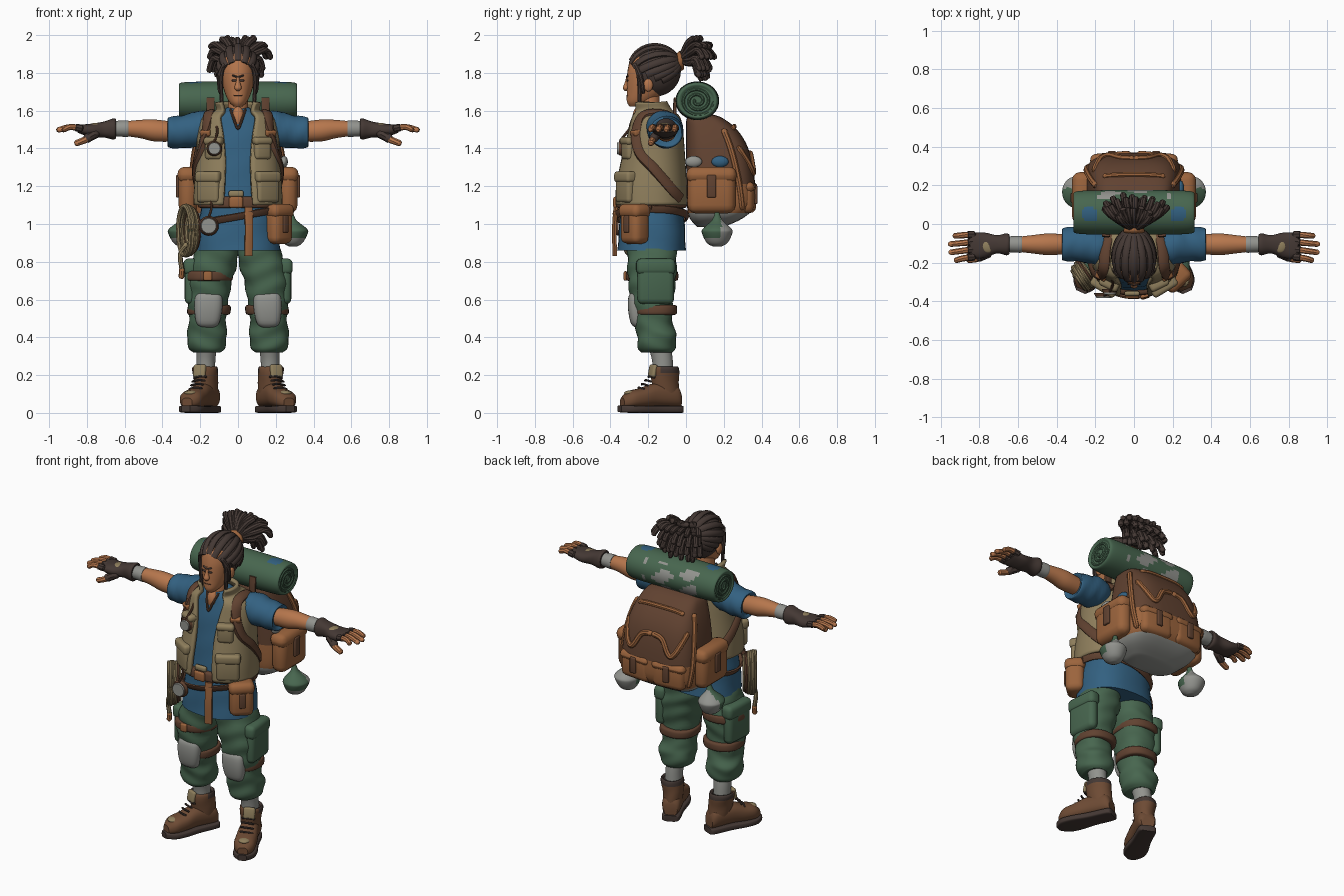
import bpy, bmesh, math, random
from math import sin, cos, pi
from mathutils import Vector, Matrix, Euler
from mathutils.bvhtree import BVHTree

random.seed(4)
if "Cube" in bpy.data.objects:
    bpy.data.objects.remove(bpy.data.objects["Cube"])
made = []


def paint(name, code):
    lin = [(int(code[i:i + 2], 16) / 255) ** 2.2 for i in (0, 2, 4)] + [1]
    m = bpy.data.materials.new(name)
    m.use_nodes = True
    m.diffuse_color = lin
    bsdf = next(n for n in m.node_tree.nodes if n.type == "BSDF_PRINCIPLED")
    bsdf.inputs["Base Color"].default_value = lin
    return m


SKIN, HAIR = paint("warm skin", "B5764E"), paint("dark umber", "463B37")
BLUE, GREEN = paint("denim blue", "366180"), paint("forest green", "496650")
KHAKI, GREY = paint("khaki cloth", "8E7E5D"), paint("worn grey", "91928D")
DARK, TAN = paint("dark leather", "614434"), paint("tan leather", "9A643F")
BOOT = paint("boot brown", "6D4C37")


def finish(name, bm, mats, loc=(0, 0, 0), rot=(0, 0, 0), side=0, rule=None):
    """Place, mirror to a side, colour by rule and store a mesh part."""
    bm.transform(Matrix.Translation(loc) @ Euler(rot).to_matrix().to_4x4())
    if side < 0:
        bm.transform(Matrix.Scale(-1, 4, (1, 0, 0)))
    bmesh.ops.recalc_face_normals(bm, faces=bm.faces)
    for f in bm.faces:
        f.material_index = rule(f.calc_center_median()) if rule else 0
    full = {1: "left_", -1: "right_", 0: ""}[side] + name
    me = bpy.data.meshes.new(full)
    bm.to_mesh(me)
    bm.free()
    for m in mats if isinstance(mats, list) else [mats]:
        me.materials.append(m)
    ob = bpy.data.objects.new(full, me)
    bpy.context.collection.objects.link(ob)
    made.append(ob)
    return ob


def spline(rows, steps):
    out, last = [], len(rows) - 1
    for i in range(last):
        four = rows[max(i - 1, 0)], rows[i], rows[i + 1], rows[min(i + 2, last)]
        for t in [k / steps for k in range(steps)]:
            out.append([b + t / 2 * (c - a + t * (2 * a - 5 * b + 4 * c - d + t * (3 * b - a - 3 * c + d)))
                        for a, b, c, d in zip(*four)])
    return out + [list(rows[-1])]


def bridge(bm, rings, closed=True):
    rings = [[bm.verts.new(v) for v in r] for r in rings]
    n = len(rings[0])
    for a, b in zip(rings, rings[1:]):
        for i in range(n if closed else n - 1):
            j = (i + 1) % n
            bm.faces.new((a[i], a[j], b[j], b[i]))
    if closed:
        bm.faces.new(rings[0])
        bm.faces.new(rings[-1])


def oval(th, p):
    return [math.copysign(abs(v) ** (2 / p), v) for v in (cos(th), sin(th))]


def loft(name, rows, mats, axis="z", p=2, n=28, steps=4, fold=0, freq=60, gap=False, **kw):
    """Rows are (position, centre a, centre b, radius a, radius b[, front gap])."""
    bm, rings = bmesh.new(), []
    for row in spline(rows, steps):
        t, a, b, ra, rb = row[:5]
        g = row[5] if gap else 0
        ring = []
        for i in range(n):
            th = -pi / 2 + g + (2 * pi - 2 * g) * i / (n - 1 if gap else n)
            k = 1 + fold * sin(freq * t + 2 * sin(2 * th))
            c, s = oval(th, p)
            u, v = a + ra * c * k, b + rb * s * k
            ring.append({"x": (t, u, v), "y": (u, t, v), "z": (u, v, t)}[axis])
        rings.append(ring)
    bridge(bm, rings, not gap)
    return finish(name, bm, mats, **kw)


def sweep(name, pts, mat, w, t=None, p=2, n=8, steps=5, taper=0, hub=(0, -.18, 1.15), **kw):
    """Round cord or flat strap along a smooth path; flat side faces away from hub."""
    bm, rings = bmesh.new(), []
    path = [Vector(q) for q in spline(pts, steps)]
    for i, q in enumerate(path):
        tan = (path[min(i + 1, len(path) - 1)] - path[max(i - 1, 0)]).normalized()
        wide = tan.cross(q - Vector(hub)).normalized()
        out = wide.cross(tan)
        k = (1 - taper * i / len(path)) * (.55 if not t and i in (0, len(path) - 1) else 1)
        ring = []
        for j in range(n):
            c, s = oval(2 * pi * (j + .5) / n, p)
            ring.append(q + wide * c * w * k + out * s * (t or w) * k)
        rings.append(ring)
    bridge(bm, rings)
    return finish(name, bm, mat, **kw)


def box(name, loc, size, mat, bevel=.012, **kw):
    bm = bmesh.new()
    bmesh.ops.create_cube(bm, size=1)
    bm.transform(Matrix.Diagonal((*size, 1)))
    bmesh.ops.bevel(bm, geom=bm.edges[:], offset=bevel, segments=3, profile=.5, affect="EDGES")
    return finish(name, bm, mat, loc=loc, **kw)


def ball(name, loc, size, mat, **kw):
    bm = bmesh.new()
    bmesh.ops.create_uvsphere(bm, u_segments=24, v_segments=16, radius=1)
    bm.transform(Matrix.Diagonal((*size, 1)))
    return finish(name, bm, mat, loc=loc, **kw)


def disc(name, loc, r, depth, mat):
    bm = bmesh.new()
    bmesh.ops.create_cone(bm, cap_ends=True, segments=24, radius1=r, radius2=r * .85, depth=depth)
    return finish(name, bm, mat, loc=loc, rot=(pi / 2, 0, 0))


def snap(ob, pts):
    tree = BVHTree.FromPolygons([v.co for v in ob.data.vertices], [f.vertices for f in ob.data.polygons])
    return [tree.find_nearest(Vector(q))[0] for q in pts]


def pocket(name, loc, size, mat, rot=0, side=0, bevel=.02):
    """Rounded pouch with a slightly overhanging flap along its top."""
    x, y, z = size
    box(name, loc, size, mat, bevel=bevel, rot=(0, 0, rot), side=side)
    top = (loc[0], loc[1], loc[2] + z * .33)
    box(name + "_flap", top, (x + .012, y + .012, z * .36), mat, bevel=bevel * .9, rot=(0, 0, rot), side=side)


# Shirt, neck and vest
loft("shirt", [(.86, 0, -.182, .225, .182), (1, 0, -.18, .212, .172), (1.12, 0, -.18, .19, .165),
               (1.3, 0, -.175, .18, .15), (1.45, 0, -.165, .19, .135), (1.55, 0, -.165, .17, .11),
               (1.6, 0, -.18, .09, .08), (1.62, 0, -.18, .05, .055)], BLUE, p=2.4, fold=.012, freq=40)
loft("neck", [(1.53, 0, -.18, .07, .075), (1.6, 0, -.195, .055, .06), (1.7, 0, -.195, .05, .055)], SKIN)
ball("open_neckline", (0, -.25, 1.56), (.036, .034, .062), SKIN)
sweep("neck_cord", [(-.04, -.25, 1.61), (-.02, -.285, 1.55), (0, -.298, 1.505), (.02, -.285, 1.55), (.04, -.25, 1.61)], DARK, .007)
vest = loft("vest", [(1.1, 0, -.185, .225, .185, .3), (1.2, 0, -.185, .222, .18, .27), (1.35, 0, -.175, .21, .16, .27),
                     (1.48, 0, -.165, .205, .14, .34), (1.56, 0, -.165, .18, .125, .48),
                     (1.595, 0, -.18, .11, .1, .68), (1.645, 0, -.2, .112, .09, .85)],
            KHAKI, p=2.3, n=48, gap=True)
wall = vest.modifiers.new("cloth thickness", "SOLIDIFY")
wall.thickness, wall.offset = .022, 0
loft("waist_belt", [(1.085, 0, -.183, .2, .178), (1.095, 0, -.183, .212, .187), (1.135, 0, -.183, .208, .184),
                    (1.145, 0, -.183, .19, .17)], DARK, p=2.4, n=40)
box("belt_buckle", (-.01, -.375, 1.115), (.075, .022, .06), TAN)
box("belt_knot", (-.01, -.36, 1.16), (.08, .025, .035), KHAKI)
slant = [(.225 * cos(a), -.183 + .192 * sin(a), 1.04 + .04 * cos(a)) for a in [k * pi / 8 for k in range(17)]]
sweep("slanted_belt", slant, DARK, .02, .007, p=5)
sweep("hanging_strap", [(.055, -.372, 1.09), (.058, -.38, .97), (.055, -.376, .83)], TAN, .022, .008, p=5)

# Head, face and hair
head = loft("head", [(1.622, 0, -.268, .022, .03), (1.648, 0, -.245, .048, .068), (1.7, 0, -.215, .072, .098),
                     (1.76, 0, -.205, .085, .108), (1.82, 0, -.2, .09, .108), (1.88, 0, -.19, .08, .1),
                     (1.92, 0, -.19, .04, .05)], SKIN)
loft("nose", [(1.705, 0, -.318, .008, .006), (1.72, 0, -.318, .019, .016), (1.75, 0, -.312, .011, .012),
              (1.79, 0, -.305, .008, .008)], SKIN, n=12)
ball("mouth", (0, -.308, 1.681), (.024, .007, .004), DARK)
crown, girth = Vector((0, -.165, 1.81)), Vector((.106, .138, .135))
ball("hair_cap", crown, girth, HAIR)
knot = Vector((0, .93, .36)).normalized()
for k in range(13):
    a = (k - 6) * .31
    start = Vector((sin(a), -cos(a), .42 * cos(a) - .3 * abs(sin(a)))).normalized()
    row = [crown + start.slerp(knot, t / 6) * girth for t in range(7)]
    sweep("braided_row", row, HAIR, .02, .013, n=10, hub=crown)
loft("hair_tie", [(-.05, 0, 1.855, .045, .045), (-.035, 0, 1.86, .055, .055), (-.01, 0, 1.865, .045, .045)], TAN, axis="y")
for reach, rise, drop in ((.1, .118, .12), (.16, .095, .075), (.175, .06, .01), (.155, .01, -.06), (.13, -.01, -.1)):
    for k in range(9):
        a = (k - 4) * .34 + random.uniform(-.07, .07)
        r = reach * random.uniform(.88, 1.02)
        x, y = sin(a) * r, .5 * r * cos(a) + .42 * r
        tip = 1.865 + drop * random.uniform(.85, 1.08)
        sweep("ponytail_lock", [(0, -.03, 1.865), (x * .55, y * .45 - .015, 1.86 + rise * .75),
                                (x * .85, y * .8 - .01, 1.865 + max(rise, drop) * .9), (x, y, tip)],
              HAIR, .019, taper=.15, hub=(9, 0, 0))
for s in (1, -1):
    ball("ear", (.095, -.2, 1.735), (.014, .025, .034), SKIN, side=s)
    ball("eye", snap(head, [(.036, -.4, 1.762)])[0], (.017, .006, .006), HAIR, side=s)
    sweep("eyebrow", snap(head, [(.012, -.4, 1.782), (.035, -.4, 1.788), (.068, -.4, 1.79)]), HAIR, .007, .005, side=s)
    for dx, low in ((0, 1.62), (.01, 1.69)):
        sweep("temple_lock", [(.07, -.27, 1.85), (.09 + dx, -.25 + dx, 1.78), (.085 + dx, -.245 + 2 * dx, low)],
              HAIR, .014, taper=.3, hub=(9, 0, 0), side=s)

for s in (1, -1):
    # Arms, gloves and hands
    loft("sleeve", [(.12, -.13, 1.5, .08, .08), (.2, -.115, 1.505, .095, .095), (.28, -.105, 1.49, .09, .088),
                    (.355, -.105, 1.485, .087, .083), (.372, -.105, 1.485, .08, .076), (.36, -.105, 1.485, .058, .058)],
         BLUE, axis="x", fold=.025, freq=80, side=s)
    loft("forearm", [(.34, -.105, 1.488, .05, .052), (.44, -.105, 1.495, .056, .058), (.52, -.105, 1.503, .048, .048),
                     (.62, -.105, 1.505, .036, .036)], SKIN, axis="x", side=s)
    loft("wrist_wrap", [(.58, -.105, 1.505, .04, .041), (.59, -.105, 1.505, .044, .044), (.66, -.105, 1.505, .04, .04)],
         GREY, axis="x", side=s)
    loft("glove", [(.645, -.105, 1.505, .048, .048), (.66, -.105, 1.503, .056, .055), (.71, -.105, 1.5, .048, .043),
                   (.77, -.11, 1.495, .064, .036), (.82, -.112, 1.5, .068, .028), (.85, -.112, 1.505, .06, .02)],
         HAIR, axis="x", p=2.3, fold=.02, side=s)
    ball("glove_patch", (.755, -.115, 1.522), (.035, .035, .013), KHAKI, side=s)
    for k in range(4):
        y, tip = -.055 - .038 * k, .963 - .014 * (k - 1.4) ** 2
        ends = (.82, y, 1.505), (.89, y * 1.06, 1.513), (tip, y * 1.13, 1.495)
        sweep("finger", ends, SKIN, .0175, taper=.2, side=s)
        sweep("glove_finger", [ends[0], (.866, y * 1.03, 1.512)], HAIR, .02, side=s)
    sweep("thumb", [(.75, -.15, 1.475), (.81, -.178, 1.445), (.865, -.187, 1.425)], SKIN, .02, taper=.2, side=s)
    sweep("glove_thumb", [(.74, -.145, 1.485), (.815, -.178, 1.445)], HAIR, .024, side=s)

    # Trousers, knee pads and thigh pockets
    loft("trouser_leg", [(.32, .165, -.155, .07, .08), (.345, .165, -.155, .095, .098), (.41, .165, -.155, .106, .105),
                         (.47, .162, -.17, .098, .1), (.58, .158, -.18, .106, .11), (.7, .15, -.18, .118, .126),
                         (.8, .125, -.18, .122, .13), (.92, .1, -.18, .1, .13)],
         GREEN, p=2.3, n=36, steps=6, fold=.035, freq=60, side=s)
    loft("knee_pad", [(.45, .16, -.24, .03, .025), (.475, .16, -.25, .06, .042), (.55, .157, -.255, .074, .052),
                      (.62, .155, -.255, .07, .048), (.645, .155, -.25, .04, .025)], GREY, p=3, side=s)
    pocket("thigh_pocket", (.245, -.16, .695), (.065, .195, .24), GREEN, side=s, rot=.08, bevel=.03)
    straps = [(.545, -.163, .113, .114)] + ([(.725, -.18, .125, .137)] if s < 0 else [])
    for z, y, rx, ry in straps:
        loft("leg_strap", [(z - .026, .155, y, rx - .02, ry - .02), (z - .02, .155, y, rx, ry),
                           (z + .02, .152, y, rx, ry), (z + .026, .152, y, rx - .02, ry - .02)],
             DARK, p=2.3, side=s)

    # Socks and boots
    loft("sock", [(.2, .17, -.12, .05, .055), (.28, .17, -.125, .05, .055), (.35, .165, -.14, .055, .06)], GREY, side=s)
    place = dict(loc=(.168, -.11, 0), rot=(0, 0, .42), side=s)
    loft("boot_shaft", [(.08, 0, .01, .055, .07), (.16, 0, .0, .06, .075), (.225, .005, -.005, .067, .078),
                        (.245, .005, -.005, .06, .07), (.235, .005, -.005, .05, .055)], [BOOT, HAIR], fold=.015,
         rule=lambda c: int(c.z > .205 and c.y > -.14), **place)
    loft("boot_foot", [(.08, 0, .07, .04, .04), (.05, 0, .09, .055, .06), (-.06, 0, .095, .058, .062),
                       (-.14, 0, .08, .064, .052), (-.21, 0, .07, .06, .045), (-.25, 0, .055, .03, .025)],
         BOOT, axis="y", p=2.4, **place)
    loft("boot_sole", [(.09, 0, .019, .035, .019), (.07, 0, .019, .053, .019), (-.05, 0, .019, .056, .019),
                       (-.15, 0, .019, .068, .019), (-.22, 0, .02, .061, .019), (-.265, 0, .022, .025, .018)],
         HAIR, axis="y", p=5, **place)
    turn = Matrix.Rotation(.42, 3, "Z")
    spot = lambda x, y, z: Vector((.168, -.11, 0)) + turn @ Vector((x, y, z))
    box("boot_tongue", spot(.005, -.075, .222), (.07, .025, .07), KHAKI, rot=(-.2, 0, .42), side=s)
    ball("toe_patch", spot(0, -.2, .105), (.035, .035, .014), KHAKI, side=s)
    for k in range(4):
        a, b = spot(-.04, -.078 - k * .02, .19 - k * .02), spot(.04, -.078 - k * .02, .185 - k * .02)
        sweep("boot_lace", [a, (a + b) / 2 + Vector((0, -.012, .006)), b], HAIR, .006, side=s)

    # Vest pockets and shoulder straps
    pocket("chest_pocket", (.128, -.308, 1.4), (.095, .045, .12), KHAKI, rot=.45, side=s)
    pocket("hip_pocket", (.152, -.318, 1.195), (.135, .06, .165), KHAKI, rot=.55, side=s)
    line = snap(vest, [(.14, .02, 1.53), (.15, -.1, 1.6), (.155, -.22, 1.58), (.175, -.27, 1.49), (.205, -.25, 1.38),
                       (.228, -.17, 1.29), (.232, -.06, 1.19), (.2, .03, 1.14)])
    sweep("shoulder_strap", line, DARK, .03, .025, p=4, side=s)
    box("strap_buckle", line[3], (.06, .065, .03), TAN, bevel=.008, rot=(.3, 0, .5), side=s)

    # Pack side pockets and hanging flasks
    pocket("pack_side_pocket", (.265, .135, 1.178), (.1, .255, .245), TAN, side=s, bevel=.045)
    box("pocket_tab", (.32, .135, 1.2), (.018, .05, .12), DARK, bevel=.007, side=s)
    loft("flask", [(.88, .29, .165, .02, .02), (.9, .292, .165, .05, .055), (.95, .295, .165, .074, .08),
                   (.975, .295, .165, .07, .076), (1.02, .285, .165, .025, .028), (1.06, .28, .165, .012, .012)],
         [GREY, GREEN], rule=lambda c: int(c.z > .925 and c.y < .185), side=s)
box("leg_strap_buckle", (-.16, -.32, .725), (.045, .02, .05), TAN, bevel=.008)

# Backpack with trimmed lid
pack = loft("backpack", [(.985, 0, .13, .14, .07), (1.03, 0, .16, .22, .14), (1.1, 0, .185, .25, .18),
                         (1.25, 0, .182, .25, .18), (1.4, 0, .165, .228, .165), (1.5, 0, .135, .2, .135),
                         (1.56, 0, .1, .17, .095), (1.58, 0, .09, .12, .05)],
            [DARK, TAN, GREY], p=3.6, n=48, rule=lambda c: 2 if c.z < 1.055 else int(c.z < 1.21))
sweep("top_trim", snap(pack, [(x, .3, 1.56) for x in (-.19, -.1, 0, .1, .19)]), TAN, .014)
for s in (1, -1):
    wave = [(0, .45, 1.41), (.07, .45, 1.385), (.125, .45, 1.3), (.165, .45, 1.285), (.205, .4, 1.33), (.25, .3, 1.43)]
    sweep("lid_trim", snap(pack, wave), TAN, .017, side=s)
    sweep("side_trim", snap(pack, [(.3, .3 - (z - 1.2) * .25, z) for z in (1.05, 1.2, 1.35, 1.45, 1.55)]), TAN, .017, side=s)
    pocket("pack_back_pocket", (.115, .325, 1.14), (.21, .08, .165), TAN, rot=-.1, side=s, bevel=.035)
    box("back_pocket_tab", (.115, .37, 1.155), (.04, .018, .1), DARK, bevel=.007, side=s)
for x, y, m in ((.244, .04, GREY), (.24, .18, BLUE)):
    ball("cloth_patch", (x, y, 1.33), (.02, .045, .03), m)

# Bedroll with faded patches and coiled ends
def faded(c):
    if abs(c.x) < .19 and c.y > .09 and 1.58 < c.z < 1.73:
        return int(sin(c.x * 33) + cos(c.z * 60 + c.x * 20) > .2)
    return 2 if math.hypot(abs(c.x) - .23, c.y - .05) < .04 and c.z > 1.65 else 0


loft("bedroll", [(-.305, .06, 1.652, .08, .07), (-.3, .06, 1.652, .108, .096), (-.15, .06, 1.652, .115, .102),
                 (.15, .06, 1.652, .115, .102), (.3, .06, 1.652, .108, .096), (.305, .06, 1.652, .08, .07)],
     [GREEN, GREY, BLUE], axis="x", n=48, steps=10, rule=faded)
for s in (1, -1):
    coil = [(.303, .06 + r * cos(r * 210), 1.652 + .9 * r * sin(r * 210)) for r in [.012 + k * .003 for k in range(27)]]
    sweep("coiled_end", coil, GREEN, .009, steps=2, hub=(9, 0, 1.65), side=s)
    sweep("bedroll_strap", [(.145, -.055, 1.67), (.145, -.06, 1.62), (.145, -.06, 1.57)], DARK, .022, .009, p=4, hub=(.14, .06, 1.65), side=s)

# Belt pouch, rope, compass and watch
pocket("belt_pouch", (.212, -.272, 1.0), (.14, .11, .21), TAN, rot=.75, bevel=.035)
box("pouch_tab", (.252, -.315, 1.0), (.035, .015, .09), DARK, bevel=.006, rot=(0, 0, .75))
for k in range(6):
    w, h = .058 + random.uniform(-.012, .008), .12 + random.uniform(-.02, .012)
    off = (k - 2.5) * .009
    loop = [(-.262 + off + w * .7 * cos(a), -.268 + off - w * cos(a), .965 + h * sin(a))
            for a in [j * pi / 6 for j in range(13)]]
    sweep("rope_coil", loop, DARK if k == 4 else KHAKI, .0115, steps=3)
sweep("rope_tail", [(-.27, -.28, .9), (-.305, -.27, .84), (-.295, -.265, .75)], KHAKI, .013)
sweep("rope_tip", [(-.297, -.265, .77), (-.3, -.265, .71)], TAN, .015)
for name, x, y, z, r, lean in (("compass", -.125, -.352, 1.4, .036, .08), ("watch", -.155, -.372, .99, .046, .03)):
    disc(name, (x, y, z), r, .024, GREY)
    disc(name + "_rim", (x, y + .006, z), r * 1.15, .018, DARK)
    sweep(name + "_cord", [(x, y, z + r), (x + .015, y + lean / 2, z + r + .05), (x + .01, y + lean, z + r + .1)], DARK, .007)

# Smooth shading with crisp seams
bpy.ops.object.select_all(action="DESELECT")
for ob in made:
    ob.select_set(True)
bpy.context.view_layer.objects.active = made[0]
bpy.ops.object.shade_smooth_by_angle(angle=.7)
